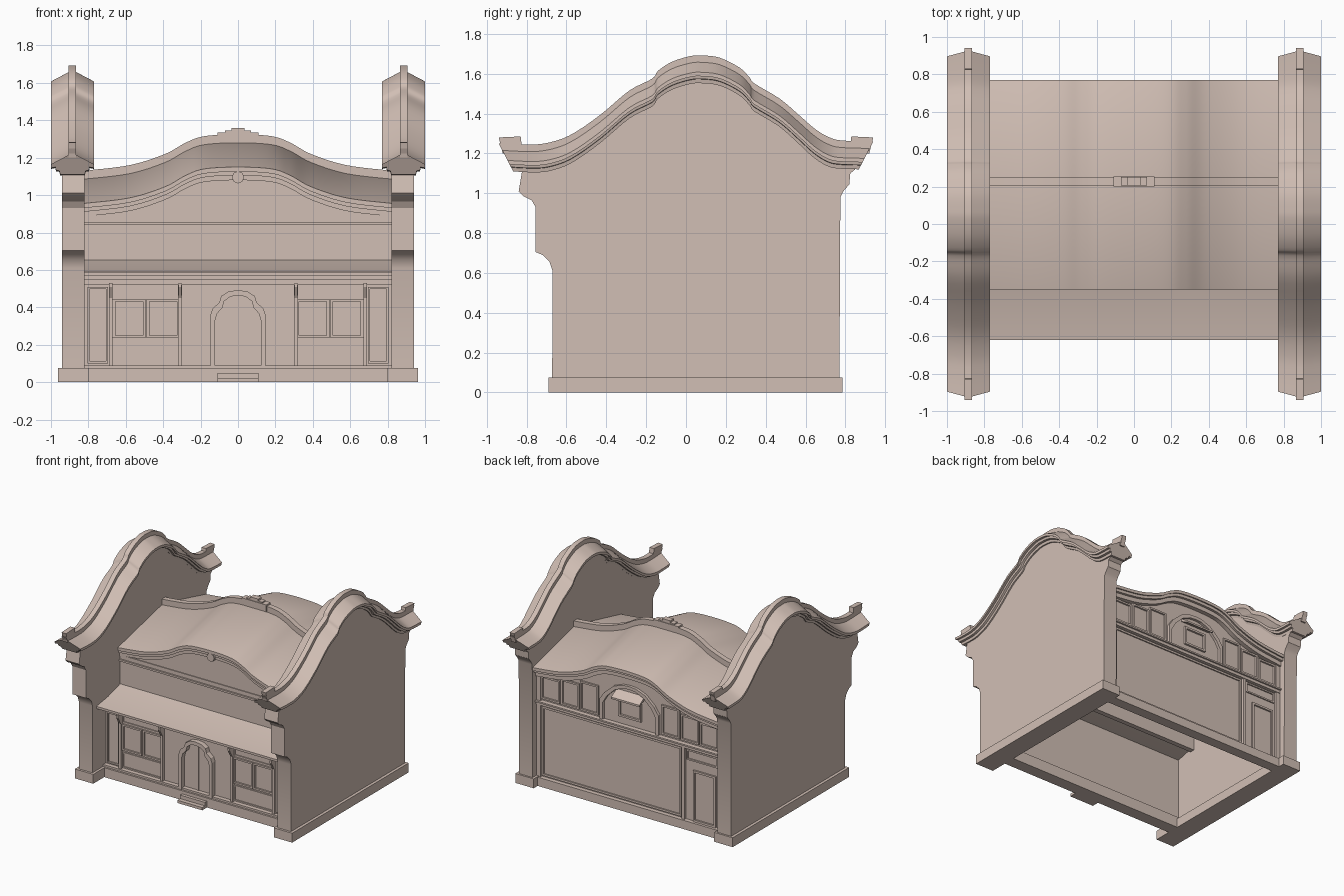
import bpy, bmesh, math
from mathutils import Vector

cube = bpy.data.objects.get("Cube")
if cube:
    bpy.data.objects.remove(cube)

clay = bpy.data.materials.new("pale_clay")
clay.use_nodes = True
COLOUR = (0.64, 0.52, 0.46, 1)
clay.diffuse_color = COLOUR
clay.node_tree.nodes["Principled BSDF"].inputs["Base Color"].default_value = COLOUR


def finish(name, bm, smooth=False):
    bmesh.ops.recalc_face_normals(bm, faces=bm.faces)
    mesh = bpy.data.meshes.new(name)
    bm.to_mesh(mesh)
    bm.free()
    mesh.materials.append(clay)
    ob = bpy.data.objects.new(name, mesh)
    bpy.context.collection.objects.link(ob)
    if smooth:
        bpy.ops.object.select_all(action='DESELECT')
        ob.select_set(True)
        bpy.context.view_layer.objects.active = ob
        bpy.ops.object.shade_smooth_by_angle(angle=math.radians(28))
    return ob


def loft(name, rings, smooth=True):
    """Skin a row of closed rings and cap both ends."""
    bm = bmesh.new()
    rows = [[bm.verts.new(p) for p in ring] for ring in rings]
    for a, b in zip(rows, rows[1:]):
        for i in range(len(a)):
            j = (i + 1) % len(a)
            bm.faces.new((a[i], a[j], b[j], b[i]))
    bm.faces.new(rows[0])
    bm.faces.new(rows[-1])
    return finish(name, bm, smooth)


def prism(name, profile, x0, x1, smooth=False):
    """Extrude a (y, z) profile along x."""
    return loft(name, [[(x, y, z) for y, z in profile] for x in (x0, x1)], smooth)


def box(name, x0, x1, y0, y1, z0, z1):
    return prism(name, [(y0, z0), (y1, z0), (y1, z1), (y0, z1)], x0, x1)


def frame(name, x0, x1, z0, z1, y, out, w=0.014, d=0.014):
    """Four raised strips around a panel on a wall whose face is at y."""
    ya, yb = y - out * 0.01, y + out * d
    for part, a, b, c, e in (("left", x0, x0 + w, z0, z1), ("right", x1 - w, x1, z0, z1),
                             ("sill", x0, x1, z0, z0 + w), ("head", x0, x1, z1 - w, z1)):
        box(f"{name}_{part}", a, b, ya, yb, c, e)


def spline(pts, n=5):
    """Catmull-Rom samples through 2D points."""
    p = [Vector(q) for q in [pts[0]] + pts + [pts[-1]]]
    out = []
    for a, b, c, d in zip(p, p[1:], p[2:], p[3:]):
        for k in range(n):
            t = k / n
            out.append(0.5 * (2 * b + (c - a) * t + (2 * a - 5 * b + 4 * c - d) * t * t
                              + (3 * b - a - 3 * c + d) * t ** 3))
    return out + [p[-1]]


def mirrored(half):
    return [(-x, z) for x, z in half] + [(x, z) for x, z in reversed(half[:-1])]


def arch(name, half, y0, y1, narrow, drop):
    """Arched surround from a half outline ending at the centre line."""
    rings = []
    for i, (x, z) in enumerate(mirrored(half)):
        ends = i in (0, 2 * len(half) - 2)
        xi, zi = x * narrow, z - (0 if ends else drop)
        rings.append([(x, y0, z), (xi, y0, zi), (xi, y1, zi), (x, y1, z)])
    loft(name, rings, False)


# Gable walls: scrolled ends and lobed tops
ridge = [(-.94, 1.25), (-.82, 1.245), (-.71, 1.25), (-.585, 1.29), (-.435, 1.39), (-.285, 1.515),
         (-.17, 1.575), (-.14, 1.615), (-.07, 1.66), (.02, 1.688), (.08, 1.692), (.17, 1.68),
         (.27, 1.63), (.32, 1.58), (.345, 1.55), (.47, 1.475), (.57, 1.39), (.645, 1.325),
         (.71, 1.285), (.78, 1.265), (.94, 1.26)]
ridge_line = spline(ridge, 4)
front_edge = [(-.84, 1.01), (-.815, .985), (-.775, .965), (-.755, .93), (-.755, .705),
              (-.72, .69), (-.685, .655), (-.67, .61), (-.672, .02)]
back_edge = [(.77, .02), (.775, .98), (.79, 1.01), (.82, 1.045), (.825, 1.1), (.85, 1.12)]
top_edge = [(p.x, p.y - .115) for p in ridge_line if abs(p.x) < .845]
wall_profile = front_edge + back_edge + top_edge[::-1]
section = [(.02, 0), (.02, -.035), (.115, -.085), (.115, -.105), (.092, -.1),
           (.088, -.118), (.07, -.12), (.066, -.14)]
section = section + [(-x, z) for x, z in reversed(section)]

for s, side in ((1, "left"), (-1, "right")):
    prism(f"{side}_gable_wall", wall_profile, s * .82, s * .94, True)
    box(f"{side}_gable_plinth", s * .80, s * .963, -.69, .785, 0, .075)
    # Coping sections lean outward at the ends
    loft(f"{side}_gable_coping",
         [[(s * .885 + dx, p.x * (1 + .7 * dz * abs(p.x) ** 4), p.y + dz) for dx, dz in section]
          for p in ridge_line])
    for e in (-1, 1):
        prism(f"{side}_coping_tip", [(e * .82, 1.2), (e * .92, 1.2), (e * .94, 1.28), (e * .83, 1.285)],
              s * .885 - .02, s * .885 + .02)

# Main roof: one wave across x, falling to both eaves
wave = spline(mirrored([(.83, 1.09), (.58, 1.12), (.39, 1.18), (.28, 1.24), (.18, 1.275), (0, 1.285)]), 6)


def wave_part(name, ring):
    """Loft along the roof wave; ring(h) gives (y, z) points for roof height h."""
    return loft(name, [[(p.x, y, z) for y, z in ring(p.y)] for p in wave])


def wave_wall(name, y0, y1, bottom, top):
    wave_part(name, lambda h: [(y0, bottom(h)), (y1, bottom(h)), (y1, h - top), (y0, h - top)])


wave_part("main_roof", lambda h: [(-.35, h - .16), (-.35, h - .135), (.23, h), (.77, h - .135),
                                  (.77, h - .16), (.23, h - .03)])
wave_wall("roof_ridge", .207, .25, lambda h: h - .02, -.04)
wave_wall("upper_front_wall", -.32, -.28, lambda h: .6, .15)
wave_wall("front_eave_moulding", -.34, -.29, lambda h: h - .18, .15)
wave_wall("front_frieze", -.33, -.29, lambda h: h - .205, .17)
wave_wall("back_wall", .66, .70, lambda h: .0, .15)
wave_wall("back_eave_moulding", .69, .755, lambda h: h - .18, .15)
wave_wall("back_frieze", .69, .735, lambda h: h - .215, .17)
box("ridge_crest_base", -.11, .11, .2, .255, 1.28, 1.335)
prism("ridge_crest", [(.205, 1.3), (.25, 1.3), (.25, 1.345), (.205, 1.345)], -.07, .07)
box("ridge_crest_top", -.035, .035, .205, .25, 1.3, 1.36)

# Round pendant under the front eave
loft("eave_pendant", [[(.033 * math.cos(k * math.pi / 4), y, 1.095 + .033 * math.sin(k * math.pi / 4))
                       for k in range(8)] for y in (-.35, -.3)], False)

# Upper front ledges
box("upper_ledge", -.82, .82, -.333, -.3, .84, .855)
box("upper_band", -.82, .82, -.327, -.3, .88, .89)

# Awning and lower front wall
prism("awning", [(-.62, .57), (-.62, .588), (-.47, .612), (-.31, .657), (-.29, .63), (-.47, .588)], -.82, .82, True)
box("lower_front_wall", -.82, .82, -.5, -.46, 0, .6)
box("front_beam", -.82, .82, -.53, -.48, .52, .55)
box("front_beam_top", -.82, .82, -.545, -.48, .55, .575)
box("front_plinth", -.82, .82, -.55, -.45, 0, .075)
box("front_plinth_cap", -.82, .82, -.535, -.45, .07, .09)
for s in (1, -1):
    for x in (.31, .68):
        box("front_column", s * x - .01, s * x + .01, -.525, -.49, .08, .53)
        prism("column_bracket", [(-.5, .44), (-.525, .45), (-.56, .51), (-.56, .53), (-.5, .53)],
              s * x - .009, s * x + .009)
    for x in (.4, .582):
        frame("window_frame", s * x - .088, s * x + .088, .235, .445, -.5, -1)
    frame("window_apron", s * .495 - .175, s * .495 + .175, .095, .22, -.5, -1, .01, .008)
    frame("transom_panel", s * .495 - .175, s * .495 + .175, .455, .515, -.5, -1, .01, .008)
    frame("end_panel", s * .75 - .055, s * .75 + .055, .1, .51, -.5, -1, .012, .01)

# Doorway and steps
arch("door_surround", [(.147, .07), (.147, .36), (.135, .395), (.10, .425), (.09, .46), (.05, .485), (0, .492)],
     -.54, -.49, .83, .028)
box("door_leaf_strip", -.005, .005, -.506, -.49, .07, .46)
box("door_step_upper", -.11, .11, -.575, -.5, 0, .05)
box("door_step_lower", -.11, .11, -.61, -.5, 0, .022)

# Back wall details
box("back_plinth", -.82, .82, .65, .735, 0, .07)
box("back_belt", -.82, .82, .68, .725, .645, .68)
box("back_belt_lip", -.82, .82, .68, .738, .668, .68)
box("back_post", -.49, -.465, .68, .72, .06, .65)
for s in (1, -1):
    box("back_corner_post", s * .785, s * .82, .68, .72, .06, .93)
    for a, b, top in ((.28, .44, .93), (.45, .61, .9), (.62, .785, .88)):
        frame("back_upper_panel", min(s * a, s * b), max(s * a, s * b), .695, top, .7, 1)
frame("back_large_panel", -.455, .78, .08, .635, .7, 1, .016, .01)
frame("back_door_transom", -.775, -.5, .55, .635, .7, 1, .012, .01)
frame("back_door", -.76, -.56, .07, .48, .7, 1, .016, .014)
arch("back_arch", [(.26, .68), (.26, .84), (.22, .9), (.14, .97), (.06, 1.0), (0, 1.005)], .69, .722, .9, .025)
frame("back_window", -.1, .1, .74, .89, .7, 1, .016, .016)
prism("window_canopy", [(.69, .955), (.768, .905), (.768, .89), (.69, .93)], -.125, .125)
